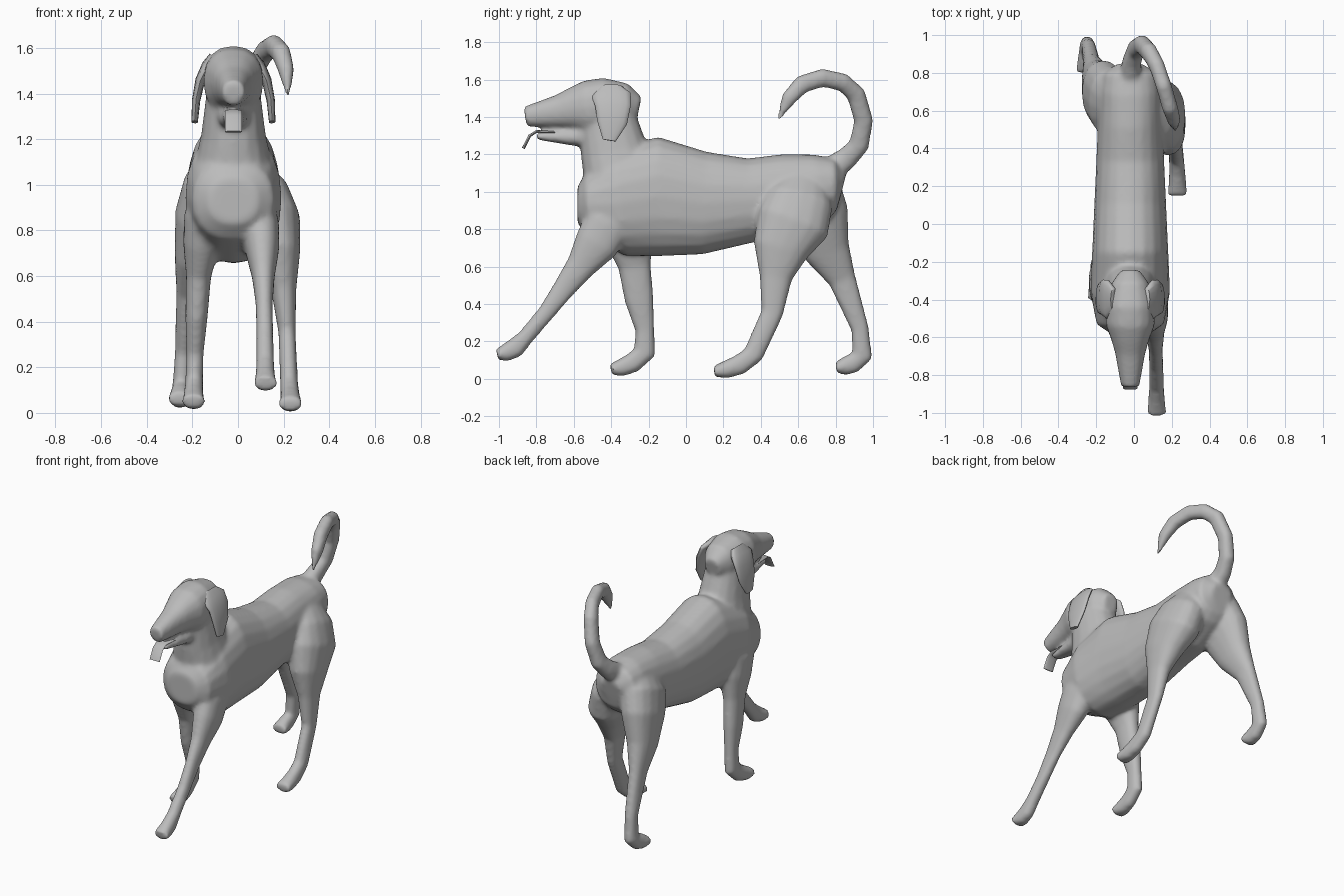
import bpy, bmesh, math
from mathutils import Vector

if "Cube" in bpy.data.objects:
    bpy.data.objects.remove(bpy.data.objects["Cube"])

TONE = (0.5, 0.5, 0.5, 1)
grey = bpy.data.materials.new("plain grey")
grey.use_nodes = True
grey.diffuse_color = TONE
grey.node_tree.nodes["Principled BSDF"].inputs["Base Color"].default_value = TONE

MIDDLE = -0.02  # centre line of the trunk


def stay_centred(t):
    return MIDDLE


def fuller(value):
    """Push a circle coordinate outwards for a slightly boxy section."""
    return math.copysign(abs(value) ** .88, value)


def loft(name, rows, width, shift=stay_centred, sides=16):
    """Tube through rows of (y, z, half depth).
    width(y, depth, t) gives the half width and shift(t) the sideways place."""
    bm = bmesh.new()
    last = len(rows) - 1
    points = [Vector((shift(i / last), row[0], row[1])) for i, row in enumerate(rows)]
    rings = []
    for i, (point, row) in enumerate(zip(points, rows)):
        tangent = (points[min(i + 1, last)] - points[max(i - 1, 0)]).normalized()
        across = tangent.cross(Vector((1, 0, 0))).normalized()
        side = across.cross(tangent)
        half = width(row[0], row[2], i / last)
        ring = []
        for k in range(sides):
            angle = math.tau * k / sides
            offset = side * half * fuller(math.cos(angle))
            offset += across * row[2] * fuller(math.sin(angle))
            ring.append(bm.verts.new(point + offset))
        rings.append(ring)
    for ring, following in zip(rings, rings[1:]):
        for k in range(sides):
            n = (k + 1) % sides
            bm.faces.new((ring[k], ring[n], following[n], following[k]))
    bm.faces.new(rings[0])
    bm.faces.new(rings[-1])
    bmesh.ops.recalc_face_normals(bm, faces=bm.faces)
    mesh = bpy.data.meshes.new(name)
    bm.to_mesh(mesh)
    bm.free()
    mesh.materials.append(grey)
    part = bpy.data.objects.new(name, mesh)
    bpy.context.collection.objects.link(part)
    return part


def select(parts):
    bpy.ops.object.select_all(action='DESELECT')
    for part in parts:
        part.select_set(True)
    bpy.context.view_layer.objects.active = parts[0]


# Trunk from chest to rump, tapering towards the back
trunk = loft("body", [
    (-.58, .93, .1), (-.53, .93, .17), (-.36, .94, .285), (-.15, .975, .32),
    (.1, .94, .275), (.35, .955, .225), (.55, .98, .225), (.72, 1.025, .18),
    (.8, 1.04, .14), (.84, 1.03, .07)],
    width=lambda y, depth, t: min(1.05 * depth, .195 - .045 * y), sides=20)

# Neck, narrowing upwards
neck = loft("neck", [
    (-.34, .92, .2), (-.36, 1.1, .19), (-.385, 1.22, .18), (-.43, 1.43, .15)],
    width=lambda y, depth, t: .195 - .08 * t)

# Skull and muzzle
skull = loft("skull", [
    (-.25, 1.45, .06), (-.32, 1.465, .115), (-.43, 1.465, .146), (-.53, 1.45, .146),
    (-.61, 1.445, .113), (-.68, 1.43, .09), (-.86, 1.402, .054)],
    width=lambda y, depth, t: .9 * depth)

# Lower jaw, flattening to its tip
jaw = loft("jaw", [(-.48, 1.32, .08), (-.6, 1.29, .045), (-.8, 1.297, .018)],
           width=lambda y, depth, t: .09 - .055 * t)


def leg(name, hip, foot, reach, drop, rows):
    """Leg that swings from hip to foot sideways and ends in a forward paw."""
    ankle_y, ankle_z, _ = rows[-1]
    paw = [(ankle_y - reach * forward, ankle_z - drop * down, depth)
           for forward, down, depth in ((.35, .6, .055), (.7, .9, .048), (1, 1, .03))]
    return loft(name, rows + paw,
                width=lambda y, depth, t: max(.63 * depth, .036 + .018 * t ** 4),
                shift=lambda t: foot + (hip - foot) * (1 - t) ** 3)


# Legs from shoulder or hip down to the ankle
front_left = leg("front_left_leg", .09, .12, .15, .09, [
    (-.37, .93, .08), (-.42, .83, .13), (-.48, .72, .12), (-.565, .6, .08),
    (-.655, .48, .06), (-.75, .35, .046), (-.86, .22, .044)])
front_right = leg("front_right_leg", -.12, -.195, .18, .09, [
    (-.33, .98, .08), (-.33, .86, .15), (-.3, .74, .13), (-.275, .6, .088),
    (-.25, .42, .078), (-.22, .26, .052), (-.222, .14, .06)])
hind_left = leg("hind_left_leg", .06, .23, .21, .09, [
    (.64, 1.08, .1), (.61, .96, .18), (.57, .83, .2), (.505, .69, .15),
    (.48, .54, .088), (.46, .35, .06), (.36, .13, .056)])
hind_right = leg("hind_right_leg", -.07, -.255, .14, .06, [
    (.6, 1.1, .1), (.65, .98, .19), (.7, .86, .175), (.755, .68, .125),
    (.835, .53, .075), (.93, .27, .048), (.942, .12, .056)])

# Curled tail, leaning to one side with an eased sweep
tail = loft("tail", [
    (.76, 1.11, .07), (.86, 1.18, .06), (.925, 1.25, .055), (.95, 1.38, .052),
    (.91, 1.52, .052), (.84, 1.585, .05), (.73, 1.61, .05), (.62, 1.575, .05),
    (.55, 1.5, .042), (.49, 1.38, .008)],
    width=lambda y, depth, t: .85 * depth,
    shift=lambda t: MIDDLE + .24 * t * t * (3 - 2 * t))

# Fuse the flesh into one skin
select([trunk, neck, skull, jaw, tail, front_left, front_right, hind_left, hind_right])
bpy.ops.object.join()
fuse = trunk.modifiers.new("fuse", 'REMESH')
fuse.mode = 'VOXEL'
fuse.voxel_size = .013
relax = trunk.modifiers.new("relax", 'SMOOTH')
relax.iterations = 9
for modifier in ("fuse", "relax"):
    bpy.ops.object.modifier_apply(modifier=modifier)

# Hanging ears, rooted in the skull and mirrored about the centre line
ears = []
for name, sign in (("left_ear", 1), ("right_ear", -1)):
    ears.append(loft(name, [
        (-.4, 1.56, .06), (-.4, 1.52, .105), (-.39, 1.46, .095),
        (-.395, 1.37, .08), (-.41, 1.275, .035)],
        width=lambda y, depth, t: .024 - .01 * t * t,
        shift=lambda t: MIDDLE + sign * (.085 + .085 * math.sin(t * math.pi / 2))))

# Tongue hanging over the jaw
tongue = loft("tongue", [
    (y, z, .008) for y, z in ((-.6, 1.315), (-.8, 1.322), (-.835, 1.3), (-.87, 1.232))],
    width=lambda y, depth, t: .038)

select([trunk, tongue] + ears)
bpy.ops.object.shade_smooth_by_angle(angle=math.radians(50))
